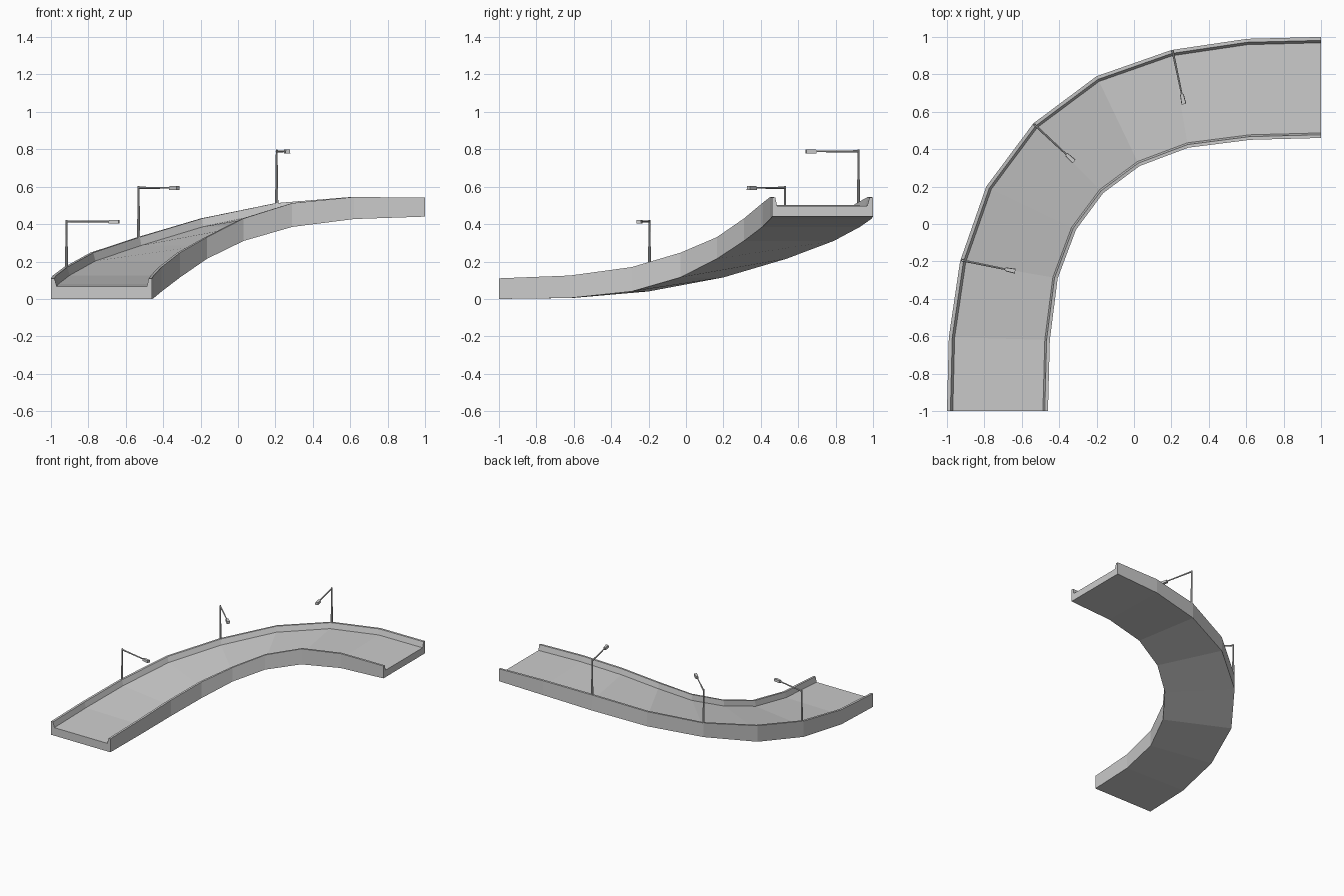
import bpy, bmesh, math
from mathutils import Vector

if "Cube" in bpy.data.objects:
    bpy.data.objects.remove(bpy.data.objects["Cube"])

# plan is mirrored about the line y = -x, so only half of each edge is listed
outer_half = [(-1, -1), (-.99, -.605), (-.93, -.2), (-.79, .2), (-.538, .538)]
inner_half = [(-.46, -1), (-.45, -.62), (-.408, -.29), (-.31, -.03), (-.165, .165)]
bottom = [0, .005, .04, .115, .215, .31, .385, .427, .44]
top = [.11, .125, .17, .247, .33, .43, .512, .545, .541]


def full(half):
    return half + [(-y, -x) for x, y in reversed(half[:-1])]


def make_object(bm, name):
    bmesh.ops.recalc_face_normals(bm, faces=bm.faces)
    me = bpy.data.meshes.new(name)
    bm.to_mesh(me)
    bm.free()
    ob = bpy.data.objects.new(name, me)
    bpy.context.collection.objects.link(ob)
    return ob


# road deck with raised curbs: (fraction across, level) swept along the stations
CURB = .044
profile = [(0, 'b'), (0, 't'), (.034, 't'), (.058, 'r'),
           (.950, 'r'), (.968, 't'), (1, 't'), (1, 'b')]
bm = bmesh.new()
rings = []
for o, i, zb, zt in zip(full(outer_half), full(inner_half), bottom, top):
    level = {'b': zb, 't': zt, 'r': zt - CURB}
    rings.append([bm.verts.new((o[0] + (i[0] - o[0]) * f,
                                o[1] + (i[1] - o[1]) * f, level[k]))
                  for f, k in profile])
n = len(profile)
for a, b in zip(rings, rings[1:]):
    for k in range(n):
        m = (k + 1) % n
        bm.faces.new((a[k], a[m], b[m], b[k]))
bm.faces.new(rings[0])
bm.faces.new(rings[-1])
make_object(bm, "road_deck_with_curbs")


# street lamps
def rod(name, a, b, r1, r2, sides=8):
    a, b = Vector(a), Vector(b)
    d = b - a
    bpy.ops.mesh.primitive_cone_add(vertices=sides, radius1=r1, radius2=r2,
                                    depth=d.length, location=(a + b) / 2,
                                    rotation=d.to_track_quat('Z', 'Y').to_euler())
    bpy.context.object.name = name


def lamp(base, angle, z_base, z_top):
    p = Vector((base[0], base[1], 0))
    d = Vector((math.cos(angle), math.sin(angle), 0))
    up = Vector((0, 0, 1))
    split = z_base + (z_top - z_base) * .45
    rod("lamp_lower_pole", p + up * (z_base - .03), p + up * split, .0085, .0075)
    rod("lamp_upper_pole", p + up * split, p + up * z_top, .006, .005)
    z_arm = z_top - .009
    rod("lamp_arm", p + up * z_arm, p + d * .24 + up * z_arm, .006, .0045)
    # tapered lamp head
    side = Vector((-d.y, d.x, 0))
    bm = bmesh.new()
    bmesh.ops.create_cube(bm, size=1)
    for v in bm.verts:
        x, y, z = v.co
        w = .026 if x > 0 else .020
        if z > 0:
            w *= .85
        v.co = p + d * (.26 + x * .055) + side * (y * w) + up * (z_arm - .001 + z * .02)
    make_object(bm, "lamp_head")


lamp((-.917, -.195), math.radians(-11.5), .165, .423)
lamp((-.531, .530), math.radians(-43), .33, .603)
lamp((.207, .922), math.radians(-78), .51, .798)
